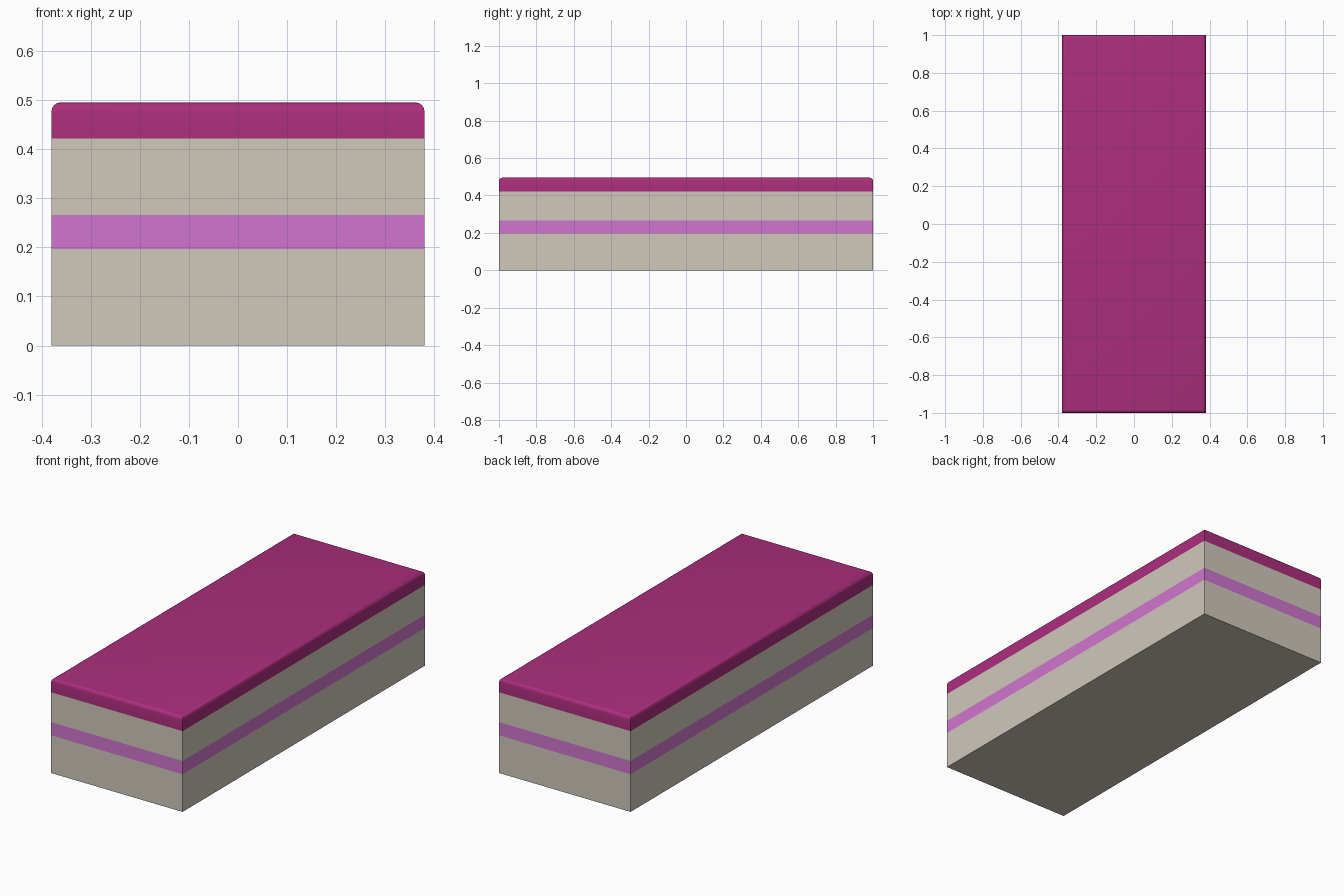
import bpy, bmesh

if "Cube" in bpy.data.objects:
    bpy.data.objects.remove(bpy.data.objects["Cube"])

HALF_X, HALF_Y = 0.38, 1.0


def material(name, rgb):
    m = bpy.data.materials.new(name)
    m.diffuse_color = (*rgb, 1.0)
    m.use_nodes = True
    m.node_tree.nodes["Principled BSDF"].inputs["Base Color"].default_value = m.diffuse_color
    return m


sponge = material("pale sponge", (0.63, 0.58, 0.50))
cream = material("pink cream", (0.64, 0.18, 0.62))
icing = material("magenta icing", (0.41, 0.027, 0.205))


def layer(name, z0, z1, mat, bottom=False, top=False, bevel=0.0):
    """One slab of the cake; caps hidden between layers are left out."""
    bm = bmesh.new()
    bmesh.ops.create_cube(bm, size=1.0)
    for v in bm.verts:
        v.co = (v.co.x * 2 * HALF_X, v.co.y * 2 * HALF_Y,
                z0 + (v.co.z + 0.5) * (z1 - z0))
    bm.normal_update()
    hidden = [f for f in bm.faces
              if (f.normal.z > 0.5 and not top) or (f.normal.z < -0.5 and not bottom)]
    bmesh.ops.delete(bm, geom=hidden, context='FACES')
    if bevel:
        rim = [e for e in bm.edges if all(v.co.z > z1 - 1e-5 for v in e.verts)]
        bmesh.ops.bevel(bm, geom=rim, offset=bevel, segments=4, profile=0.5,
                        affect='EDGES')
    me = bpy.data.meshes.new(name)
    bm.to_mesh(me)
    bm.free()
    me.materials.append(mat)
    ob = bpy.data.objects.new(name, me)
    bpy.context.collection.objects.link(ob)
    return ob


# Sponge and cream stack
layer("lower_sponge", 0.0, 0.197, sponge, bottom=True)
layer("cream_filling", 0.197, 0.266, cream)
layer("upper_sponge", 0.266, 0.422, sponge)

# Icing with a softly rounded top rim
top = layer("icing_top", 0.422, 0.495, icing, top=True, bevel=0.018)
bpy.context.view_layer.objects.active = top
top.select_set(True)
bpy.ops.object.shade_smooth_by_angle(angle=0.7)
